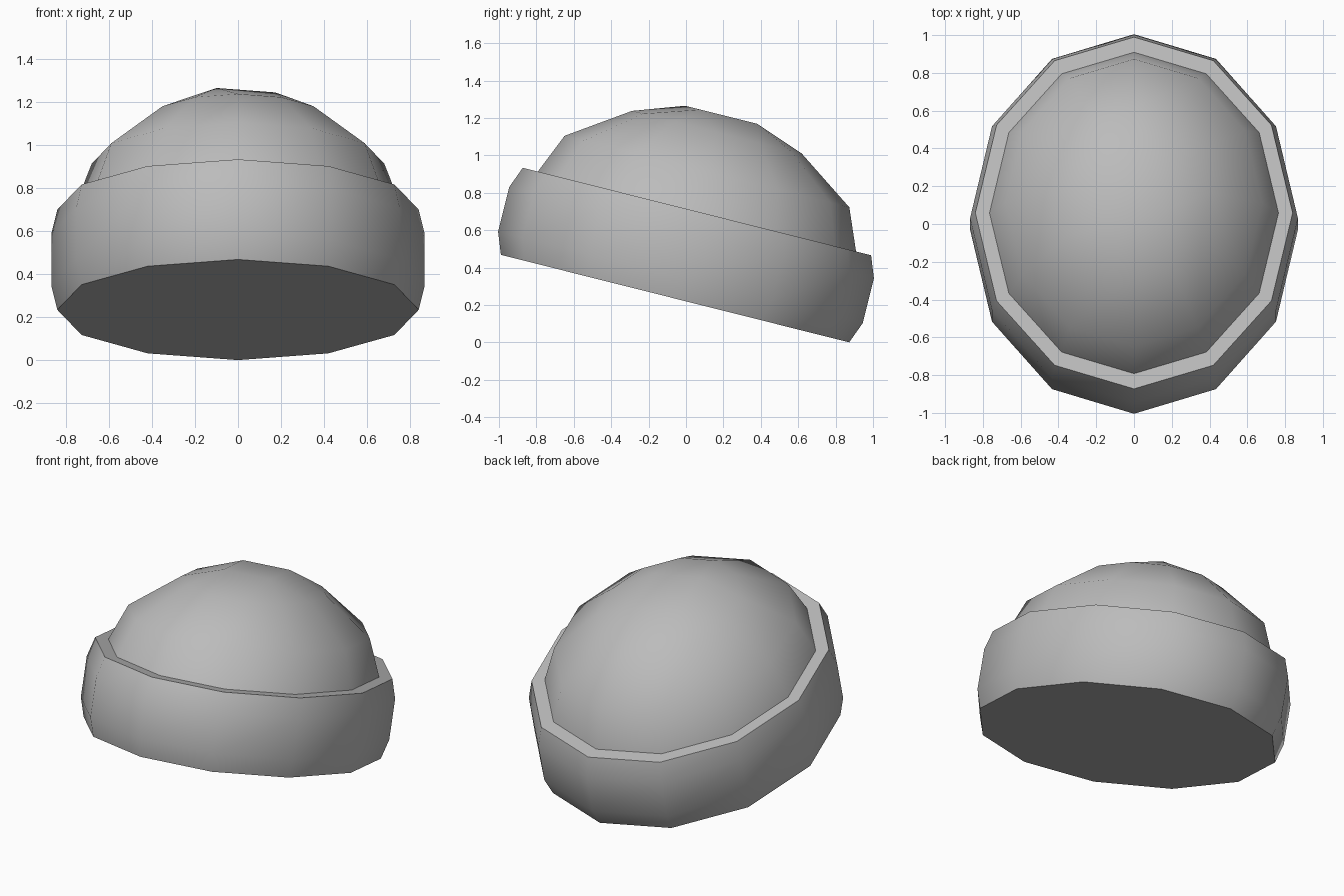
import bpy, bmesh
from math import sin, cos, radians
from mathutils import Matrix

cube = bpy.data.objects.get("Cube")
if cube:
    bpy.data.objects.remove(cube, do_unlink=True)

SIDES = 12
TILT = Matrix.Translation((0, 0, 0.467)) @ Matrix.Rotation(radians(-14.1), 4, 'X')

wool = bpy.data.materials.new("grey wool")
wool.use_nodes = True
colour = (0.5, 0.5, 0.5, 1)
wool.diffuse_color = colour
wool.node_tree.nodes["Principled BSDF"].inputs["Base Color"].default_value = colour


def loft(name, rings, cap_first=False, cap_last=False, snap_last=False):
    """Skin oval rings of (x radius, y radius, height) along the hat's tilted axis."""
    bm = bmesh.new()
    loops = []
    for k, (rx, ry, h) in enumerate(rings):
        loop = []
        for i in range(SIDES):
            if snap_last and k == len(rings) - 1:
                i = (i + 2) // 3 * 3 - 1      # gather the crown into four corners
            a = radians(i * 360 / SIDES)
            loop.append(bm.verts.new((rx * sin(a), -ry * cos(a), h)))
        loops.append(loop)
    for low, high in zip(loops, loops[1:]):
        for i in range(SIDES):
            j = (i + 1) % SIDES
            bm.faces.new((low[i], low[j], high[j], high[i]))
    if cap_first:
        bm.faces.new(loops[0][::-1])
    if cap_last:
        bm.faces.new(loops[-1])
    bmesh.ops.remove_doubles(bm, verts=bm.verts, dist=0.001)
    bmesh.ops.recalc_face_normals(bm, faces=bm.faces)
    bm.transform(TILT)
    mesh = bpy.data.meshes.new(name)
    bm.to_mesh(mesh)
    bm.free()
    mesh.materials.append(wool)
    obj = bpy.data.objects.new(name, mesh)
    bpy.context.collection.objects.link(obj)
    bpy.ops.object.select_all(action='DESELECT')
    obj.select_set(True)
    bpy.context.view_layer.objects.active = obj
    bpy.ops.object.shade_smooth_by_angle(angle=radians(48))
    return obj


# Folded brim: closed underneath, bulging sides, flat ledge on top
loft("folded_brim", [(0.84, 0.96, -0.24), (0.868, 1.005, -0.123),
                     (0.868, 1.005, 0.123), (0.84, 0.96, 0.24),
                     (0.765, 0.877, 0.24)], cap_first=True)

# Rounded crown rising from the inner edge of the ledge
loft("crown", [(0.765, 0.877, 0.24), (0.68, 0.785, 0.46),
               (0.405, 0.468, 0.677), (0.2, 0.23, 0.773)],
     cap_last=True, snap_last=True)
